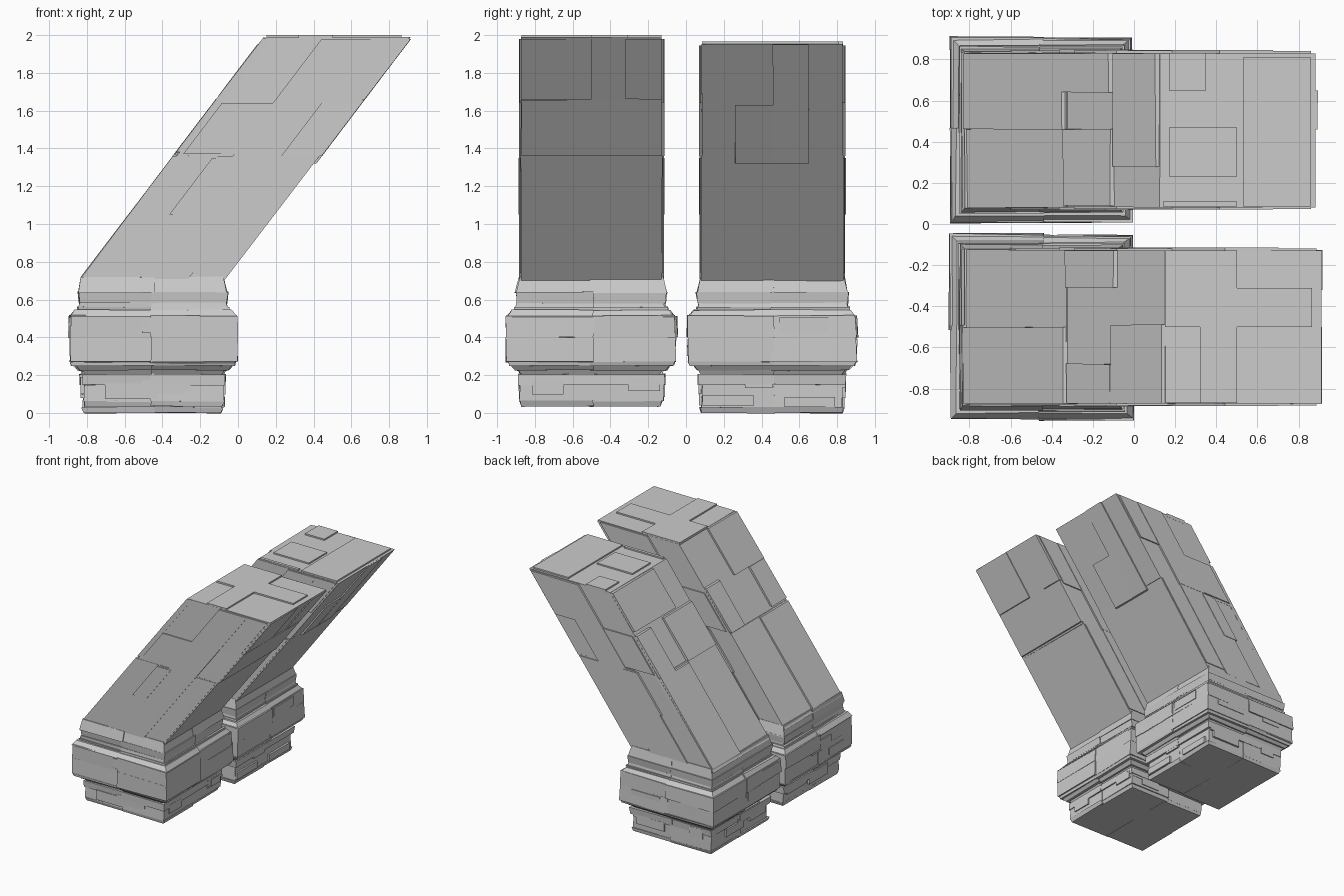
import bpy, bmesh, random
from mathutils import Vector

if "Cube" in bpy.data.objects:
    bpy.data.objects.remove(bpy.data.objects["Cube"])

random.seed(7)
SLOPE, Z0 = 0.76, 0.70      # lean of the shafts, height where the lean begins


def hexa(bm, lo, hi):
    """Six-sided block from a lower and an upper ring of four corners."""
    a = [bm.verts.new(p) for p in lo]
    b = [bm.verts.new(p) for p in hi]
    bm.faces.new(a[::-1])
    bm.faces.new(b)
    for i in range(4):
        j = (i + 1) % 4
        bm.faces.new((a[i], a[j], b[j], b[i]))


def ring(x0, x1, y0, y1, z, shift=0.0, j=0.0):
    r = lambda: random.uniform(-j, j)
    return [Vector((x + shift + r(), y + r(), z + r() * 0.6))
            for x, y in ((x0, y0), (x1, y0), (x1, y1), (x0, y1))]


def leaning(bm, x0, x1, y0, y1, z0, z1, j=0.0):
    """Block sheared along x; x0 and x1 are measured at height Z0."""
    hexa(bm, ring(x0, x1, y0, y1, z0, SLOPE * (z0 - Z0), j),
         ring(x0, x1, y0, y1, z1, SLOPE * (z1 - Z0), j))


def finish(bm, name):
    bmesh.ops.recalc_face_normals(bm, faces=bm.faces)
    me = bpy.data.meshes.new(name)
    bm.to_mesh(me)
    bm.free()
    bpy.context.collection.objects.link(bpy.data.objects.new(name, me))


def layers(name, box, levels, j):
    """Stacked courses of four cut stones; levels = (z0, z1, outset0, outset1)."""
    x0, x1, y0, y1 = box
    xm, ym = (x0 + x1) / 2, (y0 + y1) / 2
    bm = bmesh.new()
    for z0, z1, o0, o1 in levels:
        for qx in (0, 1):
            for qy in (0, 1):
                d = random.uniform(-j, j)
                rings = []
                for z, o in ((z0, o0 + d), (z1, o1 + d)):
                    xs = (xm - 0.01, x1 + o) if qx else (x0 - o, xm + 0.01)
                    ys = (ym - 0.01, y1 + o) if qy else (y0 - o, ym + 0.01)
                    rings.append(ring(*xs, *ys, z, 0, j * 0.6))
                hexa(bm, *rings)
    finish(bm, name)


def side_plates(name, box, z0, z1, out, count):
    """Thin stone plates scattered over the four sides of a box."""
    x0, x1, y0, y1 = box
    bm = bmesh.new()
    for side in range(4):
        for _ in range(count):
            w, h = random.uniform(0.12, 0.34), random.uniform(0.04, 0.09)
            z = random.uniform(z0, z1 - h)
            t = out * random.uniform(0.6, 1.0)
            if side < 2:
                s = random.uniform(x0, x1 - w)
                y = (y0, y1)[side]
                b = (s, s + w, y - t, y + t)
            else:
                s = random.uniform(y0, y1 - w)
                x = (x0, x1)[side - 2]
                b = (x - t, x + t, s, s + w)
            hexa(bm, ring(*b, z), ring(*b, z + h))
    finish(bm, name)


def pillar(side, y0, y1, zb, zt, upper, under, top):
    box = (-0.82, -0.08, y0, y1)
    # Foot, collar and neck courses
    layers(side + "_foot", box, [
        (zb, zb + 0.03, -0.01, 0.0), (zb + 0.025, 0.15, 0.0, 0.0),
        (0.148, 0.205, 0.012, 0.015), (0.2, 0.235, -0.005, 0.015)], 0.008)
    layers(side + "_collar", box, [
        (0.225, 0.275, 0.025, 0.065), (0.25, 0.27, 0.055, 0.062),
        (0.27, 0.40, 0.07, 0.07), (0.40, 0.515, 0.07, 0.068),
        (0.51, 0.545, 0.068, 0.04), (0.54, 0.56, 0.03, 0.03)], 0.008)
    layers(side + "_neck", box, [
        (0.555, 0.585, 0.02, 0.015), (0.58, 0.64, 0.015, 0.022),
        (0.635, 0.72, 0.024, 0.005)], 0.006)
    side_plates(side + "_foot_plates", box, zb + 0.03, 0.21, 0.015, 3)
    big = (-0.885, -0.015, y0 - 0.065, y1 + 0.065)
    side_plates(side + "_collar_plates", big, 0.28, 0.51, 0.01, 2)

    # Leaning shaft in two lengths, the upper one standing slightly proud
    bm = bmesh.new()
    leaning(bm, -0.83, -0.075, y0, y1, 0.69, 1.36, 0.004)
    leaning(bm, -0.825, -0.07, y0 + 0.004, y1 - 0.004, 1.35, zt - 0.012, 0.004)
    finish(bm, side + "_shaft")

    # Thin plates on the shaft faces: sloping top side, underside, both flanks
    bm = bmesh.new()
    for a, b, z, h in upper:
        leaning(bm, -0.846, -0.80, a, b, z, h, 0.003)
    for a, b, z, h in under:
        leaning(bm, -0.10, -0.058, a, b, z, h, 0.002)
    for y, s in ((y0, -1), (y1, 1)):
        for a, b, z, h, t in ((-0.61, -0.27, 0.71, 1.36, 0.008),
                              (-0.27, -0.085, 0.74, 1.35, 0.004),
                              (-0.80, -0.53, 1.37, 1.64, 0.007),
                              (-0.53, -0.27, 1.36, zt - 0.02, 0.010),
                              (-0.27, -0.085, 1.64, zt - 0.02, 0.006),
                              (-0.63, -0.50, 1.05, 1.35, 0.012)):
            ya, yb = sorted((y + s * t, y - s * 0.02))
            leaning(bm, a, b, ya, yb, z, h)
    finish(bm, side + "_shaft_plates")

    # Raised plates on the flat top
    bm = bmesh.new()
    for a, b, c, d in top:
        hexa(bm, ring(a, b, c, d, zt - 0.03),
             ring(a, b, c, d, zt))
    finish(bm, side + "_top_plates")


# Plates are (y0, y1, z0, z1); top plates are (x0, x1, y0, y1)
pillar("front", -0.875, -0.125, 0.035, 2.0,
       upper=[(-0.872, -0.50, 0.72, 1.36), (-0.872, -0.49, 1.66, 1.985),
              (-0.31, -0.13, 1.37, 1.68), (-0.872, -0.68, 1.38, 1.66)],
       under=[(-0.872, -0.50, 1.66, 1.98), (-0.32, -0.128, 1.66, 1.98),
              (-0.872, -0.128, 1.36, 1.655)],
       top=[(0.15, 0.50, -0.50, -0.13), (0.49, 0.865, -0.50, -0.31),
            (0.32, 0.50, -0.87, -0.49)])
pillar("rear", 0.08, 0.835, 0.0, 1.965,
       upper=[(0.46, 0.83, 0.72, 1.35), (0.64, 0.83, 1.34, 1.65),
              (0.09, 0.46, 1.36, 1.66), (0.28, 0.83, 1.68, 1.95)],
       under=[(0.46, 0.65, 1.32, 1.95), (0.26, 0.47, 1.32, 1.63)],
       top=[(0.17, 0.50, 0.23, 0.47), (0.17, 0.35, 0.65, 0.83),
            (0.14, 0.50, 0.085, 0.11), (0.53, 0.86, 0.085, 0.81)])
